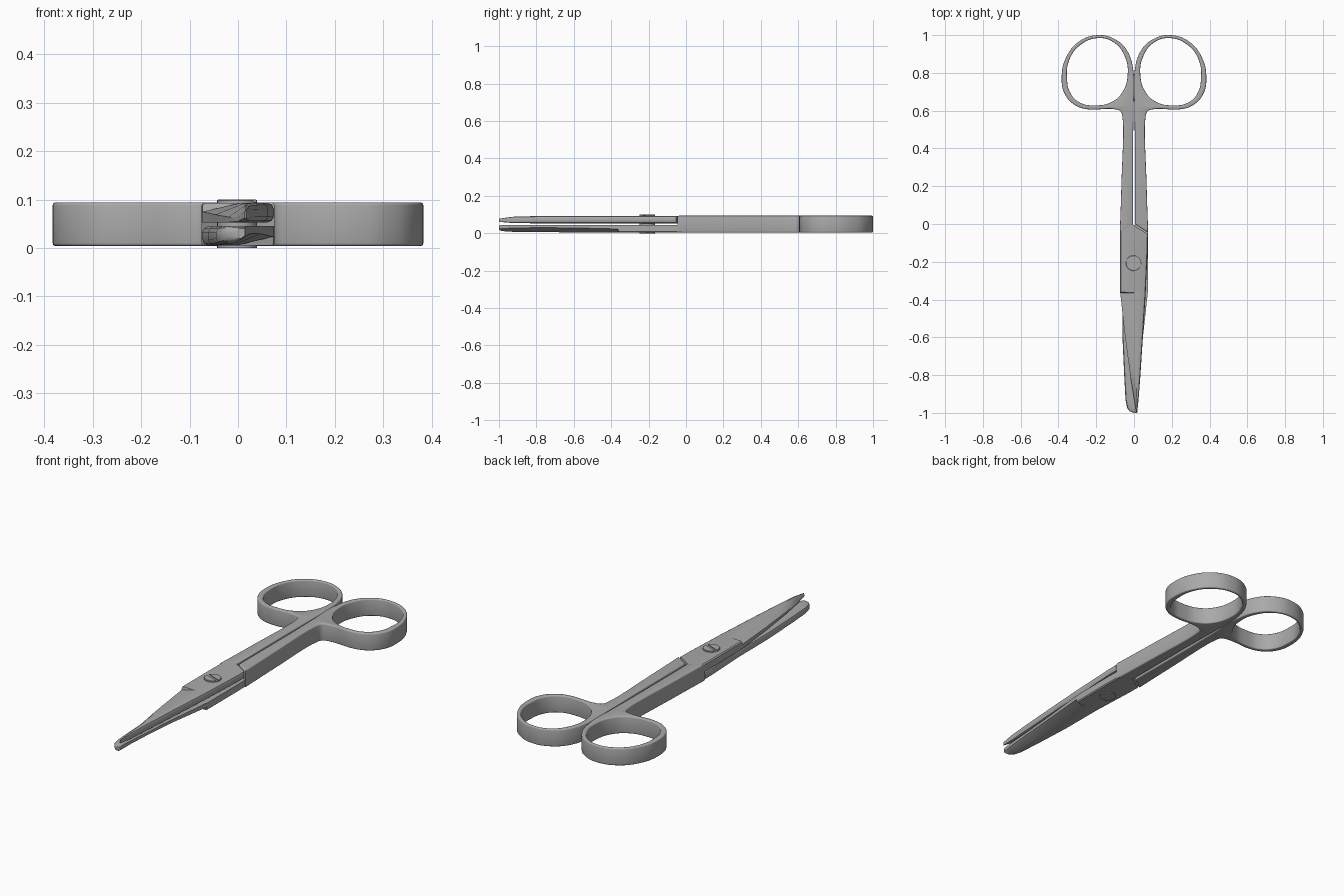
import bpy, bmesh, math

old = bpy.data.objects.get("Cube")
if old:
    bpy.data.objects.remove(old, do_unlink=True)

# Brushed steel
steel = bpy.data.materials.new("steel grey")
steel.use_nodes = True
colour = (0.40, 0.40, 0.40, 1)
steel.diffuse_color = colour
steel.node_tree.nodes["Principled BSDF"].inputs["Base Color"].default_value = colour

MID = 0.049       # height of the plane between the two halves
HALF = 0.045      # half the handle thickness
ROUND = 0.006     # edge rounding on the handles


def select(ob):
    bpy.ops.object.select_all(action='DESELECT')
    ob.select_set(True)
    bpy.context.view_layer.objects.active = ob


def finish(ob, angle=32):
    if not ob.data.materials:
        ob.data.materials.append(steel)
    select(ob)
    bpy.ops.object.shade_smooth_by_angle(angle=math.radians(angle))


def mesh_object(name, bm):
    bmesh.ops.recalc_face_normals(bm, faces=bm.faces)
    me = bpy.data.meshes.new(name)
    bm.to_mesh(me)
    bm.free()
    ob = bpy.data.objects.new(name, me)
    bpy.context.collection.objects.link(ob)
    finish(ob)
    return ob


# Handle: shank and finger ring in one outline, with the finger hole
SHANK = [(-.005, 0), (-.005, .43), (-.002, .62)]
RING = [(-.002, .80), (-.035, .915), (-.10, .978), (-.19, 1), (-.29, .967),
        (-.358, .885), (-.383, .775), (-.365, .685), (-.31, .628), (-.25, .608),
        (-.10, .607), (-.072, .597), (-.061, .565), (-.067, .2)]
HOLE = [(-.19, .984), (-.285, .947), (-.342, .87), (-.355, .78), (-.335, .69),
        (-.285, .642), (-.21, .628), (-.12, .645), (-.06, .70), (-.033, .80),
        (-.05, .89), (-.105, .96)]


def handle(name, side):
    cu = bpy.data.curves.new(name, 'CURVE')
    cu.dimensions = '2D'
    cu.fill_mode = 'BOTH'
    cu.extrude = HALF - ROUND
    cu.bevel_depth = ROUND
    cu.offset = -ROUND
    cu.bevel_resolution = 2
    cu.resolution_u = 8
    outline = SHANK + RING + [(-.075, -.046)]
    corners = set(SHANK + [outline[-1]])
    for pts in (outline, HOLE):
        sp = cu.splines.new('BEZIER')
        sp.bezier_points.add(len(pts) - 1)
        sp.use_cyclic_u = True
        for bp, p in zip(sp.bezier_points, pts):
            bp.co = (p[0] * side, p[1], 0)
            kind = 'VECTOR' if p in corners else 'AUTO'
            bp.handle_left_type = bp.handle_right_type = kind
    ob = bpy.data.objects.new(name, cu)
    bpy.context.collection.objects.link(ob)
    ob.location.z = MID
    select(ob)
    bpy.ops.object.convert(target='MESH')
    ob = bpy.context.object
    bm = bmesh.new()
    bm.from_mesh(ob.data)
    bmesh.ops.remove_doubles(bm, verts=bm.verts, dist=0.0002)
    bmesh.ops.recalc_face_normals(bm, faces=bm.faces)
    bm.to_mesh(ob.data)
    bm.free()
    finish(ob)


# Blade: lofted sections of y, edge x, spine x, bottom, top, bevel depth, bevel share
ROOT = [(-.008, -.072, .074, .053, .093, .005, .04),
        (-.12, -.075, .073, .053, .093, .005, .04),
        (-.36, -.074, .062, .053, .093, .005, .04),
        (-.364, -.073, .062, .053, .093, .018, .55)]
POINTED = [(-.6, -.047, .047, .053, .093, .024, .55),
           (-.8, -.020, .034, .053, .092, .028, .6),
           (-.93, .001, .024, .055, .088, .026, .6),
           (-1, .013, .017, .061, .078, .008, .5)]
BLUNT = [(-.6, -.047, .061, .053, .093, .024, .5),
         (-.8, -.030, .052, .053, .092, .024, .5),
         (-.93, -.020, .045, .053, .090, .020, .5),
         (-.975, -.017, .036, .053, .087, .014, .45),
         (-.992, -.015, .022, .055, .084, .010, .4),
         (-1, -.014, .002, .058, .078, .006, .4)]


def blade(name, side, stations):
    bm = bmesh.new()
    rings = []
    for i, (y, edge, spine, low, top, depth, share) in enumerate(stations):
        w = spine - edge
        r = min(0.012, w * 0.3, (top - low) * 0.4)
        k = 0.3 * r
        section = [(edge, low), (edge, top - depth), (edge + w * share, top),
                   (spine - r, top), (spine - k, top - k), (spine, top - r),
                   (spine, low + r), (spine - k, low + k), (spine - r, low)]
        slant = -0.62 if i == 0 else 0     # the root meets the other shank at a slant
        rings.append([bm.verts.new((x * side, y + slant * x,
                                    MID + (z - MID) * side)) for x, z in section])
    for a, b in zip(rings, rings[1:]):
        for j in range(len(a)):
            n = (j + 1) % len(a)
            bm.faces.new((a[j], a[n], b[n], b[j]))
    bm.faces.new(rings[0])
    bm.faces.new(rings[-1])
    mesh_object(name, bm)


handle("right_handle", 1)
handle("left_handle", -1)
blade("upper_pointed_blade", 1, ROOT + POINTED)
blade("lower_blunt_blade", -1, ROOT + BLUNT)

# Pivot screw: shaft, then a head split by a slanted slot
SX, SY, SR = -0.002, -0.207, 0.041
bm = bmesh.new()
ret = bmesh.ops.create_cone(bm, cap_ends=True, segments=40, radius1=SR, radius2=SR, depth=0.0945)
bmesh.ops.translate(bm, verts=ret["verts"], vec=(SX, SY, 0.0945 / 2))
for start in (0, math.pi):
    gap = 0.17
    arc = [start + gap + (math.pi - 2 * gap) * i / 18 - 0.4 for i in range(19)]
    loops = [[bm.verts.new((SX + rad * math.cos(a), SY + rad * math.sin(a), z)) for a in arc]
             for rad, z in ((SR, 0.093), (SR, 0.0985), (SR - 0.002, 0.1))]
    for a, b in zip(loops, loops[1:]):
        for j in range(len(a)):
            n = (j + 1) % len(a)
            bm.faces.new((a[j], a[n], b[n], b[j]))
    bm.faces.new(loops[0])
    bm.faces.new(loops[-1])
mesh_object("pivot_screw", bm)
